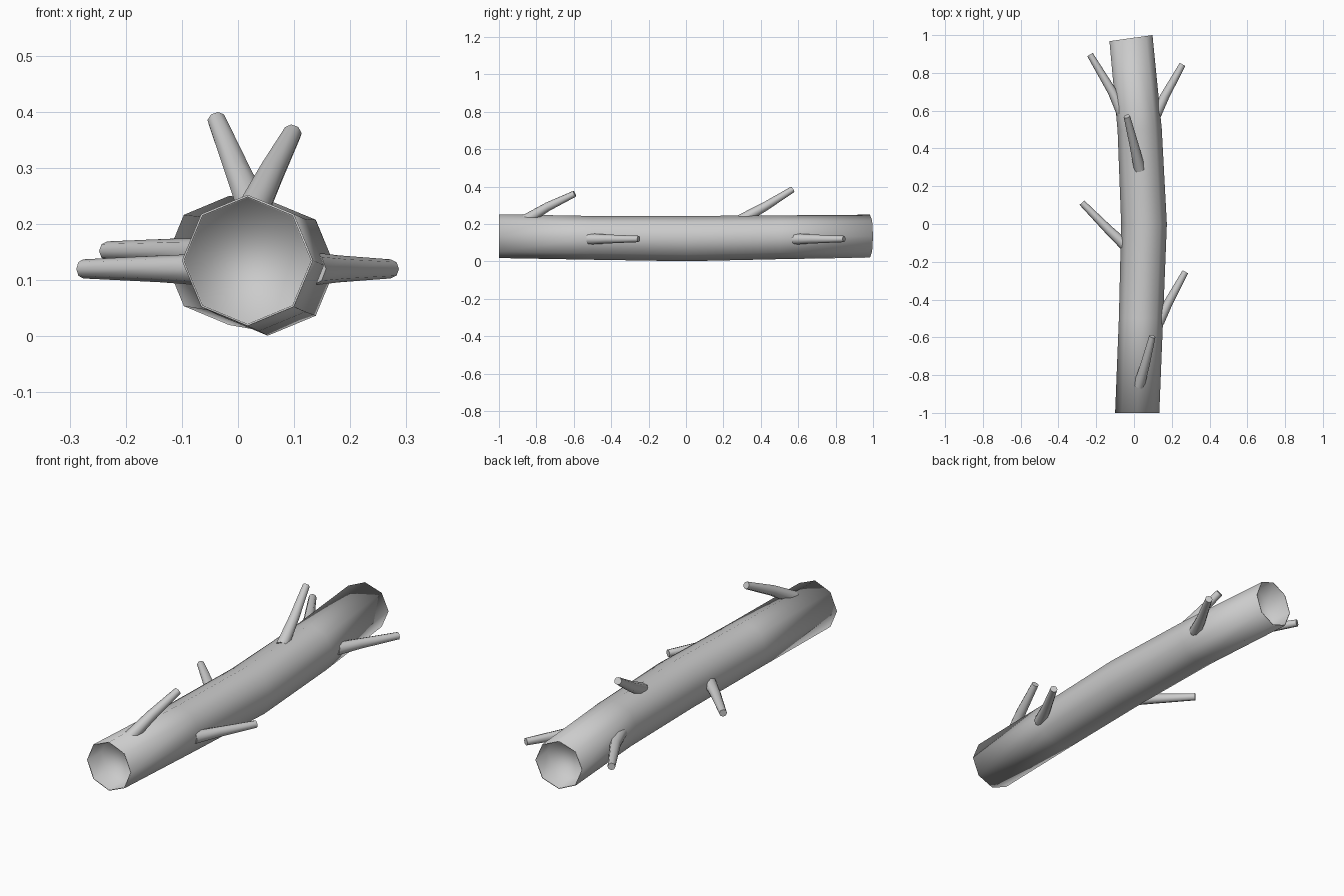
import bpy, bmesh, math
from mathutils import Vector, Matrix

if "Cube" in bpy.data.objects:
    bpy.data.objects.remove(bpy.data.objects["Cube"])

def ring(bm, c, d, r, up, n=8):
    # ring of n vertices around c, facing direction d
    d = Vector(d).normalized()
    side = d.cross(up).normalized()
    top = side.cross(d)
    return [bm.verts.new(Vector(c) + r * (math.cos(a) * side + math.sin(a) * top))
            for a in (2 * math.pi * i / n for i in range(n))]

def bridge(bm, rings):
    for a, b in zip(rings, rings[1:]):
        for i in range(len(a)):
            j = (i + 1) % len(a)
            bm.faces.new((a[i], a[j], b[j], b[i]))

def finish(bm, name, angle):
    bmesh.ops.recalc_face_normals(bm, faces=bm.faces)
    me = bpy.data.meshes.new(name)
    bm.to_mesh(me)
    bm.free()
    ob = bpy.data.objects.new(name, me)
    bpy.context.collection.objects.link(ob)
    bpy.ops.object.select_all(action='DESELECT')
    ob.select_set(True)
    bpy.context.view_layer.objects.active = ob
    bpy.ops.object.shade_smooth_by_angle(angle=math.radians(angle))
    return ob

# Trunk: bent octagonal log with a thin rim and a recess in each end
UP = Vector((0, 0, 1))
path = [((0.017, -1, 0.135), 0.117, (0, 1, 0)),
        ((0.037, -0.5, 0.126), 0.117, (0.035, 1, 0)),
        ((0.053, 0, 0.122), 0.121, (0, 1, 0)),
        ((0.03, 0.5, 0.129), 0.117, (-0.07, 1, 0)),
        ((-0.016, 0.984, 0.135), 0.115, (-0.14, 1, 0))]
bm = bmesh.new()
rings = [ring(bm, c, d, r, UP) for c, r, d in path]

def recess(c, r, d, sign):
    d = Vector(d).normalized()
    rim = ring(bm, c, d, r - 0.004, UP)
    deep = ring(bm, Vector(c) + d * sign * 0.1, d, r - 0.006, UP)
    bm.faces.new(deep)
    return [rim, deep]

front = recess(*path[0], 1)
back = recess(*path[-1], -1)
bridge(bm, front[::-1] + rings + back)
finish(bm, "trunk", 100)

# Branch stubs: start inside the trunk, bend once, taper to a flat tip
branches = {
    "left_branch_back": [(-0.06, 0.58, 0.145), (-0.115, 0.70, 0.15), (-0.233, 0.897, 0.152)],
    "right_branch_back": [(0.115, 0.58, 0.12), (0.165, 0.68, 0.12), (0.257, 0.845, 0.12)],
    "top_branch_back": [(0.03, 0.29, 0.22), (0.0, 0.42, 0.292), (-0.038, 0.57, 0.385)],
    "left_branch_middle": [(-0.035, -0.125, 0.118), (-0.135, -0.03, 0.12), (-0.276, 0.113, 0.12)],
    "right_branch_front": [(0.13, -0.52, 0.12), (0.18, -0.42, 0.12), (0.272, -0.253, 0.12)],
    "top_branch_front": [(0.025, -0.86, 0.22), (0.06, -0.74, 0.292), (0.097, -0.595, 0.362)],
}
for name, pts in branches.items():
    p = [Vector(q) for q in pts]
    dirs = [p[1] - p[0], p[2] - p[0], p[2] - p[1]]
    bm = bmesh.new()
    rs = [ring(bm, c, d, r, UP) for c, d, r in zip(p, dirs, (0.03, 0.024, 0.017))]
    bridge(bm, rs)
    bm.faces.new(rs[0])
    bm.faces.new(rs[-1])
    finish(bm, name, 50)
